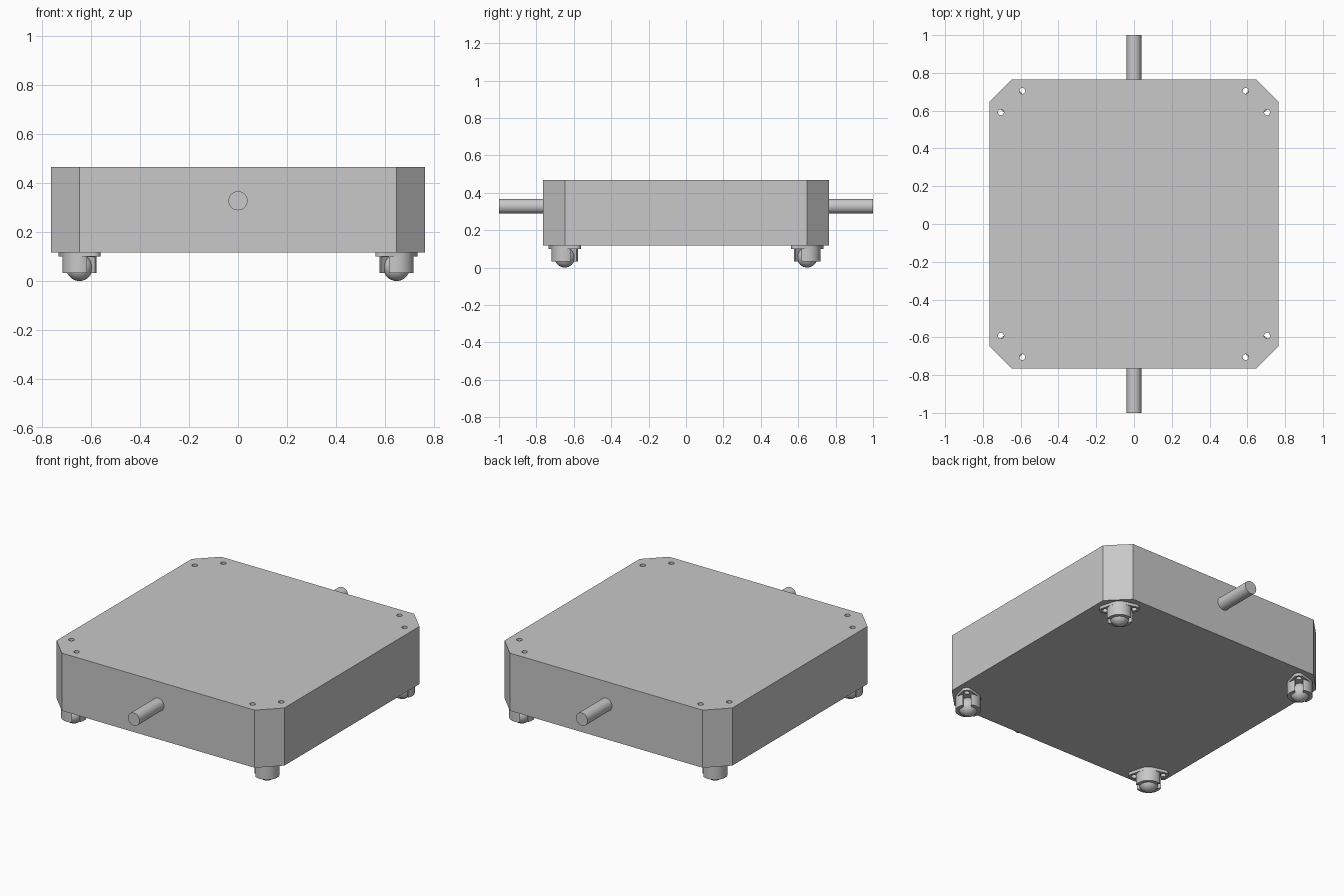
import bpy, bmesh
from math import cos, sin, pi, radians
from mathutils import Matrix, Vector

if "Cube" in bpy.data.objects:
    bpy.data.objects.remove(bpy.data.objects["Cube"])

grey = bpy.data.materials.new("plain grey")
grey.use_nodes = True
grey.diffuse_color = (0.58, 0.58, 0.58, 1)
grey.node_tree.nodes["Principled BSDF"].inputs["Base Color"].default_value = grey.diffuse_color


def finish(name, bm, matrix=Matrix()):
    bmesh.ops.recalc_face_normals(bm, faces=bm.faces)
    mesh = bpy.data.meshes.new(name)
    bm.to_mesh(mesh)
    bm.free()
    mesh.transform(matrix)
    mesh.materials.append(grey)
    obj = bpy.data.objects.new(name, mesh)
    bpy.context.collection.objects.link(obj)
    return obj


def prism(name, outline, z0, z1, matrix=Matrix()):
    bm = bmesh.new()
    face = bm.faces.new([bm.verts.new((x, y, z0)) for x, y in outline])
    top = bmesh.ops.extrude_face_region(bm, geom=[face])["geom"]
    bmesh.ops.translate(bm, vec=(0, 0, z1 - z0),
                        verts=[g for g in top if isinstance(g, bmesh.types.BMVert)])
    return finish(name, bm, matrix)


def arc(cx, r, start, end, steps):
    angles = [radians(start + (end - start) * i / steps) for i in range(steps)]
    return [(cx + r * cos(a), r * sin(a)) for a in angles]


def select(obj):
    bpy.ops.object.select_all(action='DESELECT')
    obj.select_set(True)
    bpy.context.view_layer.objects.active = obj


def cut(obj, cutter):
    cutter.hide_render = True
    mod = obj.modifiers.new("cut", 'BOOLEAN')
    mod.operation, mod.solver, mod.object = 'DIFFERENCE', 'EXACT', cutter
    select(obj)
    bpy.ops.object.modifier_apply(modifier=mod.name)
    bpy.data.objects.remove(cutter)


def smooth(obj):
    select(obj)
    bpy.ops.object.shade_smooth_by_angle(angle=radians(30))


HALF, EDGE, CORNER = 0.765, 0.648, 0.648
BOTTOM, TOP = 0.117, 0.467
HOLE, REACH = 0.016, 0.08

# Chamfered box body
outline = [(HALF, -EDGE), (HALF, EDGE), (EDGE, HALF), (-EDGE, HALF),
           (-HALF, EDGE), (-HALF, -EDGE), (-EDGE, -HALF), (EDGE, -HALF)]
body = prism("body", outline, BOTTOM, TOP)

# Casters, one per corner, each lying across its chamfer
flange_shape = (arc(REACH, 0.03, -60, 60, 12) + arc(0, 0.07, 60, 120, 8)
                + arc(-REACH, 0.03, 120, 240, 12) + arc(0, 0.07, 240, 300, 8))
slot_shape = [(-0.1, -0.022), (0.1, -0.022), (0.1, 0.022), (-0.1, 0.022)]

for side, sx in (("left", 1), ("right", -1)):
    for end, sy in (("front", -1), ("back", 1)):
        tag = f"{end}_{side}"
        place = (Matrix.Translation((sx * CORNER, sy * CORNER, 0))
                 @ Matrix.Rotation(-sx * sy * pi / 4, 4, 'Z'))
        flange = prism("caster_flange_" + tag, flange_shape, 0.1, BOTTOM, place)
        housing = prism("caster_housing_" + tag, arc(0, 0.07, 0, 360, 40), 0.032, 0.1, place)
        cut(housing, prism("slot_cutter", slot_shape, 0, 0.099, place))

        # Screw holes through body and flange
        for x in (-REACH, REACH):
            for part, z0, z1 in ((body, 0, 1), (flange, 0, 0.2)):
                cut(part, prism("hole_cutter", arc(x, HOLE, 0, 360, 20), z0, z1, place))

        # Rolling ball
        bm = bmesh.new()
        bmesh.ops.create_uvsphere(bm, u_segments=32, v_segments=16, radius=0.054)
        ball = finish("caster_ball_" + tag, bm,
                      place @ Matrix.Translation((0, 0, 0.054)))
        for part in (flange, housing, ball):
            smooth(part)

smooth(body)

# Axle stubs at front and back
for end, sy in (("front", -1), ("back", 1)):
    turn = Matrix.Translation((0, 0, 0.328)) @ Matrix.Rotation(-sy * pi / 2, 4, 'X')
    smooth(prism("axle_" + end, arc(0, 0.039, 0, 360, 32), HALF - 0.01, 1, turn))
